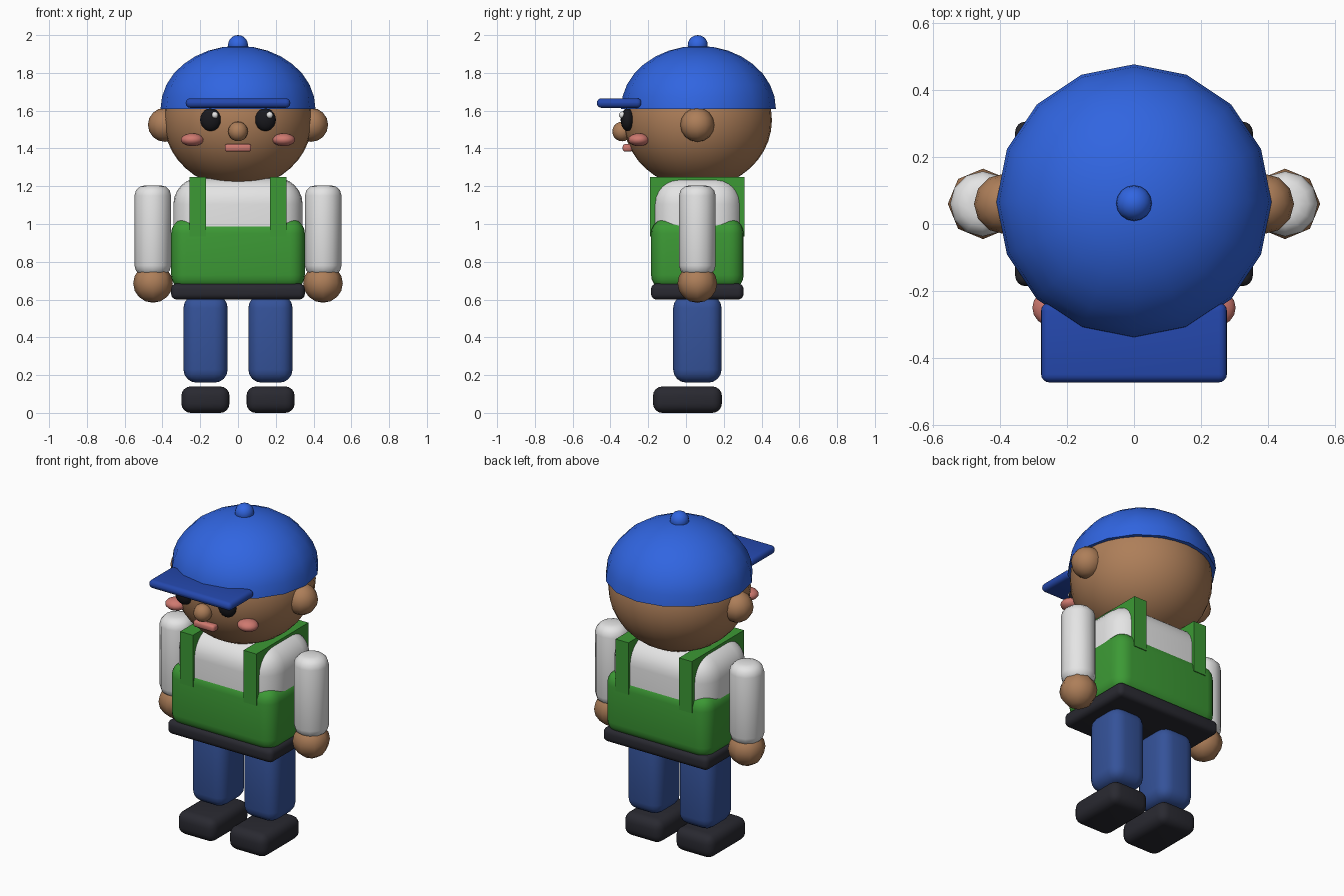
import bpy, bmesh, math
from mathutils import Vector, Matrix

if "Cube" in bpy.data.objects:
    bpy.data.objects.remove(bpy.data.objects["Cube"])


def material(name, rgb):
    m = bpy.data.materials.new(name)
    m.use_nodes = True
    m.diffuse_color = (*rgb, 1)
    bsdf = next(n for n in m.node_tree.nodes if n.type == "BSDF_PRINCIPLED")
    bsdf.inputs["Base Color"].default_value = (*rgb, 1)
    return m


SKIN = material("skin brown", (0.42, 0.21, 0.1))
CAP = material("cap blue", (0.03, 0.13, 0.75))
BRIM = material("brim blue", (0.018, 0.065, 0.42))
GREEN = material("overall green", (0.045, 0.32, 0.035))
SHIRT = material("shirt white", (0.78, 0.78, 0.78))
DENIM = material("denim blue", (0.035, 0.085, 0.32))
DARK = material("dark leather", (0.022, 0.022, 0.03))
PINK = material("pink", (0.62, 0.19, 0.16))
BLACK = material("eye black", (0.009, 0.009, 0.012))
WHITE = material("highlight white", (0.95, 0.95, 0.95))
MID = 0.06  # depth of the body's centre line


def finish(name, bm, mat, sharp=60):
    bmesh.ops.recalc_face_normals(bm, faces=bm.faces)
    mesh = bpy.data.meshes.new(name)
    bm.to_mesh(mesh)
    bm.free()
    mesh.shade_smooth()
    mesh.set_sharp_from_angle(angle=math.radians(sharp))
    mesh.materials.append(mat)
    obj = bpy.data.objects.new(name, mesh)
    bpy.context.collection.objects.link(obj)
    return obj


def box(name, mat, low, high, bevel=0.0, segments=4):
    """Rounded box between two opposite corners."""
    low, high = Vector(low), Vector(high)
    bm = bmesh.new()
    size = Matrix.Diagonal((*(high - low), 1))
    bmesh.ops.create_cube(bm, size=1, matrix=Matrix.Translation((low + high) / 2) @ size)
    if bevel:
        bmesh.ops.bevel(bm, geom=bm.edges[:], offset=bevel, segments=segments,
                        profile=0.5, affect="EDGES")
    return finish(name, bm, mat)


def ball(name, mat, centre, radii, u=16, v=10, dome=False):
    """Ellipsoid, or only its upper half."""
    bm = bmesh.new()
    bmesh.ops.create_uvsphere(bm, u_segments=u, v_segments=v, radius=1)
    if dome:
        cut = bmesh.ops.bisect_plane(bm, geom=bm.verts[:] + bm.edges[:] + bm.faces[:],
                                     plane_co=(0, 0, 0), plane_no=(0, 0, 1),
                                     clear_inner=True)
        bmesh.ops.holes_fill(bm, edges=[e for e in bm.edges if e.is_boundary])
    bm.transform(Matrix.Translation(centre) @ Matrix.Diagonal((*radii, 1)))
    return finish(name, bm, mat, 50 if dome else 180)


def rod(name, mat, centre, radius, height, bevel):
    """Upright cylinder with rounded ends."""
    bm = bmesh.new()
    bmesh.ops.create_cone(bm, cap_ends=True, segments=12, radius1=radius, radius2=radius,
                          depth=height, matrix=Matrix.Translation(centre))
    rims = [e for e in bm.edges if abs(e.verts[0].co.z - e.verts[1].co.z) < 1e-4]
    bmesh.ops.bevel(bm, geom=rims, offset=bevel, segments=3, profile=0.5, affect="EDGES")
    return finish(name, bm, mat)


# Head and cap
ball("head", SKIN, (0, 0.062, 1.55), (0.393, 0.393, 0.36), 32, 20)
ball("cap_dome", CAP, (0, 0.066, 1.61), (0.41, 0.41, 0.333), 16, 16, dome=True)
ball("cap_button", CAP, (0, 0.062, 1.947), (0.053, 0.053, 0.053))
box("cap_brim", BRIM, (-0.277, -0.472, 1.615), (0.277, -0.235, 1.665), 0.024)

# Face
ball("nose", SKIN, (0, -0.338, 1.49), (0.052, 0.052, 0.052))
box("mouth", PINK, (-0.07, -0.335, 1.383), (0.07, -0.285, 1.423), 0.012, 2)

# Torso
box("shirt", SHIRT, (-0.342, -0.175, 0.65), (0.342, 0.295, 1.245), 0.14, 6)
box("overall_bib", GREEN, (-0.354, -0.185, 0.65), (0.354, 0.305, 1.03), 0.08, 5)
box("belt", DARK, (-0.354, -0.185, 0.6), (0.354, 0.305, 0.685), 0.03)

# Paired parts
for side, s in (("left", 1), ("right", -1)):
    def span(a, b):
        return min(s * a, s * b), max(s * a, s * b)

    ball(side + "_ear", SKIN, (s * 0.387, MID, 1.525), (0.09, 0.09, 0.09), 12, 8)
    ball(side + "_eye", BLACK, (s * 0.145, -0.31, 1.552), (0.056, 0.036, 0.06))
    ball(side + "_eye_glint", WHITE, (s * 0.145 + 0.023, -0.338, 1.577), (0.018, 0.017, 0.018), 10, 8)
    ball(side + "_cheek", PINK, (s * 0.242, -0.25, 1.446), (0.061, 0.056, 0.034))

    x0, x1 = span(0.17, 0.256)
    box(side + "_strap", GREEN, (x0, -0.19, 0.935), (x1, 0.31, 1.25))

    rod(side + "_arm", SHIRT, (s * 0.451, MID, 0.965), 0.097, 0.48, 0.055)
    ball(side + "_hand", SKIN, (s * 0.45, MID, 0.686), (0.105, 0.105, 0.103), 8, 8)

    x0, x1 = span(0.055, 0.289)
    box(side + "_leg", DENIM, (x0, -0.068, 0.16), (x1, 0.188, 0.625), 0.07)
    x0, x1 = span(0.045, 0.3)
    box(side + "_shoe", DARK, (x0, -0.175, 0), (x1, 0.19, 0.14), 0.05)
